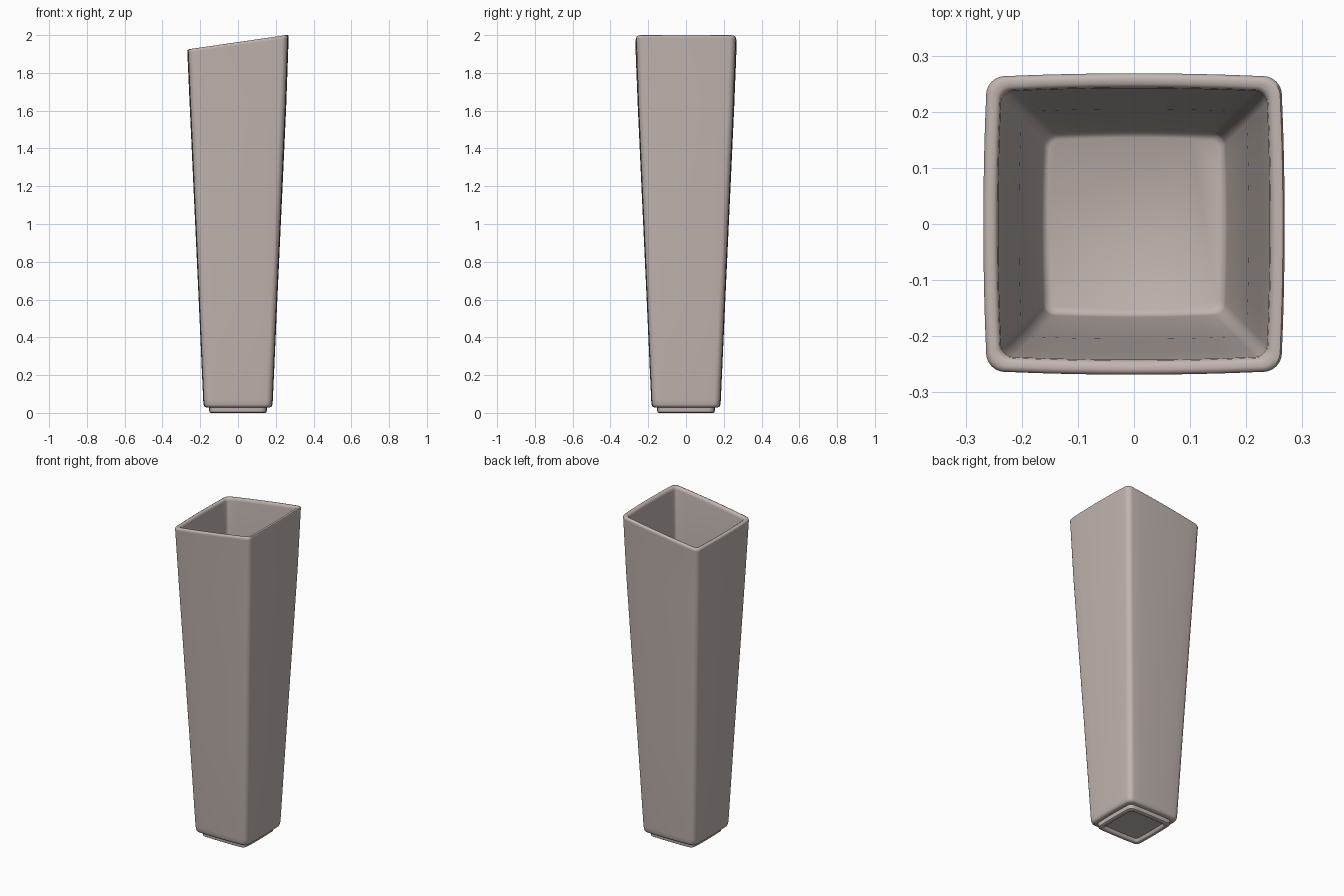
import bpy, bmesh
from math import sin, cos, pi, radians

old = bpy.data.objects.get("Cube")
if old:
    bpy.data.objects.remove(old, do_unlink=True)

clay = bpy.data.materials.new("warm_grey_ceramic")
clay.use_nodes = True
colour = (0.53, 0.46, 0.43, 1)
clay.diffuse_color = colour
clay.node_tree.nodes["Principled BSDF"].inputs["Base Color"].default_value = colour

ARC, SIDE = 6, 8      # steps per rounded corner and per side
SLANT = 0.145         # rise of the rim towards +x
BULGE = 0.025         # outward bow of the sides


def section(half, radius):
    """Rounded square with gently bowed sides."""
    flat = half - radius
    points = []
    for q in range(4):
        c, s = round(cos(q * pi / 2)), round(sin(q * pi / 2))
        quarter = [(half, flat * (2 * i / SIDE - 1)) for i in range(SIDE)]
        quarter += [(flat + radius * cos(a), flat + radius * sin(a))
                    for a in (i * pi / 2 / ARC for i in range(ARC))]
        points += [(x * c - y * s, x * s + y * c) for x, y in quarter]
    return [(x * (1 + BULGE * (1 - (y / half) ** 2)),
             y * (1 + BULGE * (1 - (x / half) ** 2))) for x, y in points]


# Half width, height, corner radius, share of the rim slant
rings = [
    (0.118, 0.018, 0.015, 0), (0.122, 0.004, 0.017, 0),    # recess under the foot
    (0.128, 0, 0.02, 0), (0.142, 0, 0.024, 0),             # foot ring
    (0.148, 0.004, 0.026, 0), (0.15, 0.028, 0.026, 0),
    (0.166, 0.03, 0.028, 0), (0.174, 0.034, 0.03, 0),      # rounded base
    (0.178, 0.045, 0.03, 0), (0.18, 0.07, 0.03, 0),
    (0.204, 0.62, 0.03, 0), (0.228, 1.15, 0.03, 0),        # outer wall
    (0.249, 1.62, 0.03, 0.1), (0.2615, 1.945, 0.03, 1),
    (0.262, 1.954, 0.03, 1), (0.259, 1.961, 0.029, 1),     # rounded lip
    (0.253, 1.963, 0.026, 1), (0.244, 1.962, 0.022, 1),
    (0.238, 1.957, 0.02, 1), (0.236, 1.945, 0.02, 1),
    (0.223, 1.62, 0.02, 0.1), (0.2, 1.1, 0.02, 0),         # inner wall
    (0.162, 0.09, 0.02, 0), (0.158, 0.078, 0.018, 0),
    (0.15, 0.073, 0.016, 0),                               # inner floor edge
]

bm = bmesh.new()
loops = [[bm.verts.new((x, y, z + SLANT * w * x)) for x, y in section(h, r)]
         for h, z, r, w in rings]
count = len(loops[0])
for low, high in zip(loops, loops[1:]):
    for i in range(count):
        j = (i + 1) % count
        bm.faces.new((low[i], low[j], high[j], high[i]))
bm.faces.new(list(reversed(loops[0])))
bm.faces.new(loops[-1])
bmesh.ops.recalc_face_normals(bm, faces=bm.faces)

mesh = bpy.data.meshes.new("square_vase")
bm.to_mesh(mesh)
bm.free()
mesh.materials.append(clay)
vase = bpy.data.objects.new("square_vase", mesh)
bpy.context.collection.objects.link(vase)

bpy.ops.object.select_all(action='DESELECT')
vase.select_set(True)
bpy.context.view_layer.objects.active = vase
bpy.ops.object.shade_smooth_by_angle(angle=radians(50))
